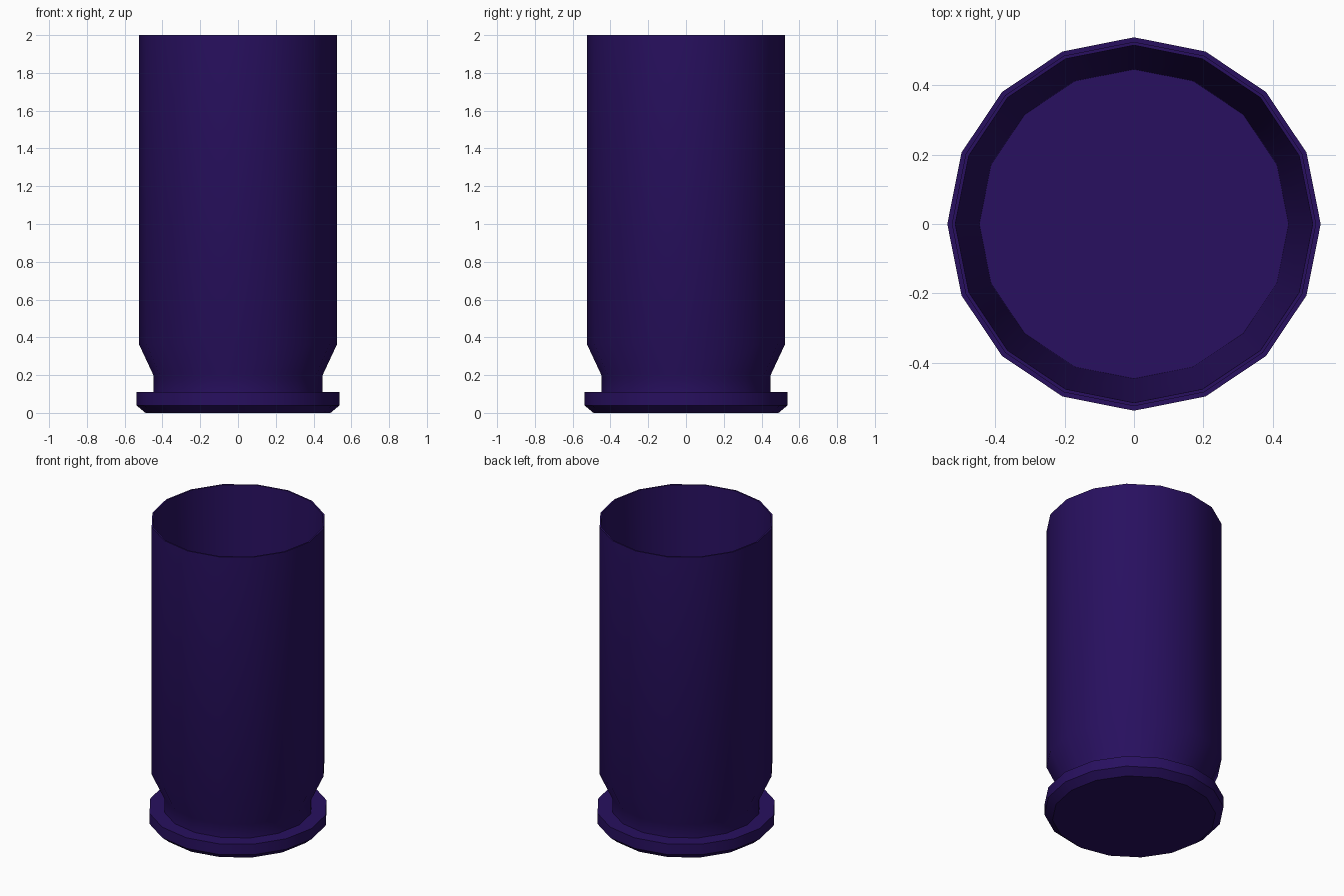
import bpy, bmesh, math

SIDES = 16

cube = bpy.data.objects.get("Cube")
if cube:
    bpy.data.objects.remove(cube, do_unlink=True)


def make_material(name, color):
    mat = bpy.data.materials.new(name)
    mat.use_nodes = True
    mat.diffuse_color = color
    mat.node_tree.nodes["Principled BSDF"].inputs["Base Color"].default_value = color
    return mat


def lathe(name, profile, mat):
    """Revolve (radius, height) points around z and cap both ends."""
    bm = bmesh.new()
    rings = []
    for radius, z in profile:
        angles = [math.tau * i / SIDES for i in range(SIDES)]
        rings.append([bm.verts.new((radius * math.cos(a), radius * math.sin(a), z))
                      for a in angles])
    for low, high in zip(rings, rings[1:]):
        for i in range(SIDES):
            j = (i + 1) % SIDES
            bm.faces.new((low[i], low[j], high[j], high[i]))
    bm.faces.new(rings[0][::-1])
    bm.faces.new(rings[-1])
    bmesh.ops.recalc_face_normals(bm, faces=bm.faces)
    mesh = bpy.data.meshes.new(name)
    bm.to_mesh(mesh)
    bm.free()
    mesh.materials.append(mat)
    obj = bpy.data.objects.new(name, mesh)
    bpy.context.collection.objects.link(obj)
    bpy.ops.object.select_all(action="DESELECT")
    obj.select_set(True)
    bpy.context.view_layer.objects.active = obj
    bpy.ops.object.shade_smooth_by_angle(angle=math.radians(30))
    return obj


purple = make_material("deep_purple", (0.021, 0.005, 0.115, 1.0))

# Chamfered base flange, groove, flared wall, thin rim and tapered hollow
casing_profile = [
    (0.49, 0.0), (0.538, 0.04), (0.538, 0.11),
    (0.448, 0.11), (0.448, 0.20),
    (0.525, 0.365), (0.525, 2.0),
    (0.515, 2.0), (0.446, 0.25),
]
lathe("hollow_casing", casing_profile, purple)
